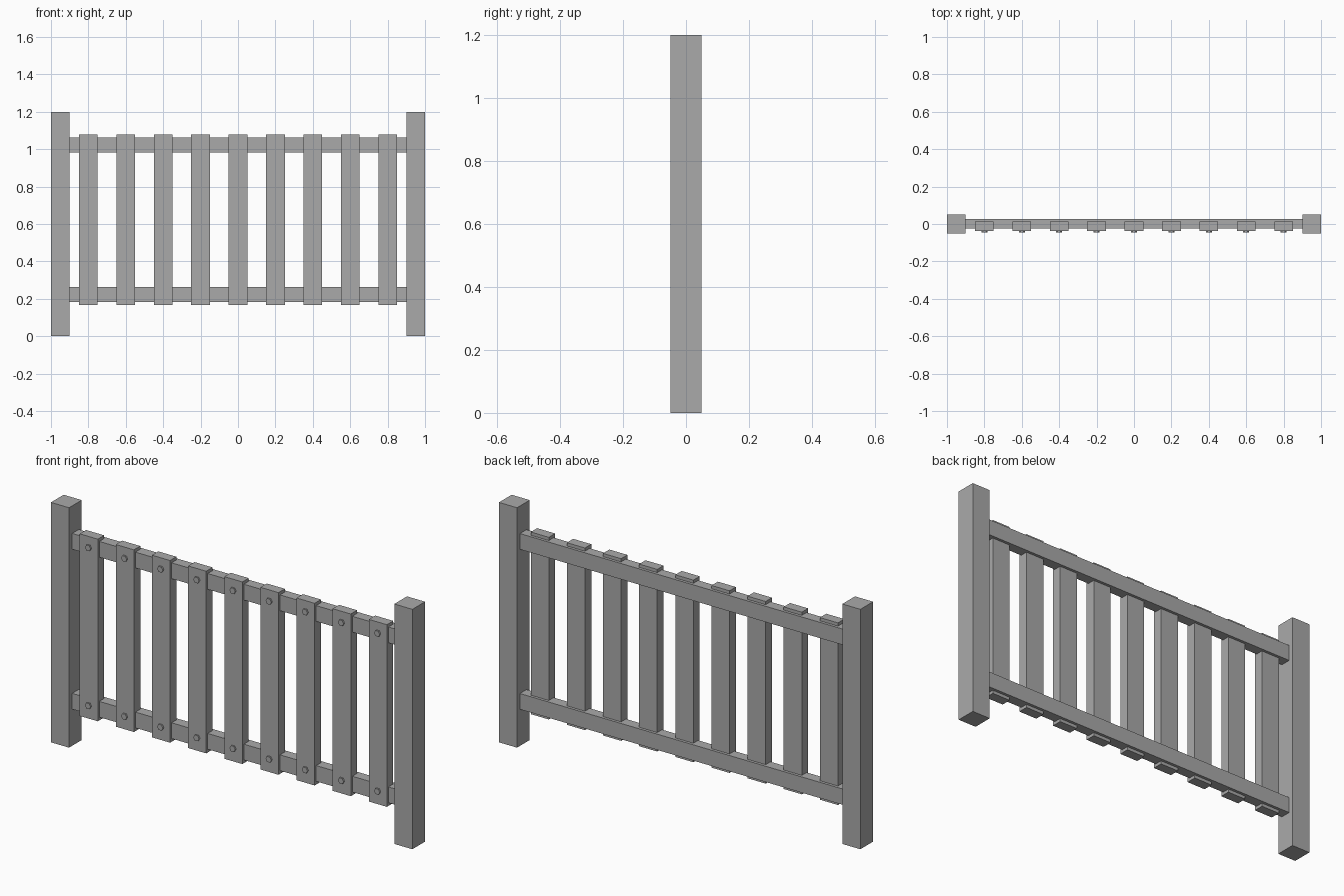
import bpy
import bmesh
import math
from mathutils import Matrix

if "Cube" in bpy.data.objects:
    bpy.data.objects.remove(bpy.data.objects["Cube"])

grey = bpy.data.materials.new("plain grey")
grey.diffuse_color = (0.4, 0.4, 0.4, 1)
grey.use_nodes = True
grey.node_tree.nodes["Principled BSDF"].inputs["Base Color"].default_value = grey.diffuse_color


def finish(name, bm):
    mesh = bpy.data.meshes.new(name)
    bm.to_mesh(mesh)
    bm.free()
    mesh.materials.append(grey)
    obj = bpy.data.objects.new(name, mesh)
    bpy.context.collection.objects.link(obj)
    return obj


def box(name, x, y, z):
    """Box from (min, max) pairs on each axis."""
    size = [b - a for a, b in (x, y, z)]
    mid = [(a + b) / 2 for a, b in (x, y, z)]
    bm = bmesh.new()
    bmesh.ops.create_cube(bm, size=1, matrix=Matrix.Translation(mid) @ Matrix.Diagonal((*size, 1)))
    return finish(name, bm)


def bolt(name, x, z):
    """Six-sided bolt head facing the front."""
    bm = bmesh.new()
    bmesh.ops.create_cone(
        bm, cap_ends=True, segments=6, radius1=0.016, radius2=0.016, depth=0.02,
        matrix=Matrix.Translation((x, -0.035, z)) @ Matrix.Rotation(math.pi / 2, 4, 'X')
        @ Matrix.Rotation(math.pi / 6, 4, 'Z'))
    return finish(name, bm)


# End posts
box("left_post", (-1, -0.9), (-0.05, 0.05), (0, 1.2))
box("right_post", (0.9, 1), (-0.05, 0.05), (0, 1.2))

# Horizontal rails
box("lower_rail", (-0.9, 0.9), (-0.025, 0.027), (0.183, 0.262))
box("upper_rail", (-0.9, 0.9), (-0.025, 0.027), (0.983, 1.062))

# Upright slats, let into the rails, with a bolt at each crossing
for i in range(9):
    x = -0.8 + 0.2 * i
    box(f"slat_{i + 1}", (x - 0.05, x + 0.05), (-0.037, 0.013), (0.167, 1.078))
    bolt(f"lower_bolt_{i + 1}", x, 0.233)
    bolt(f"upper_bolt_{i + 1}", x, 1.023)
